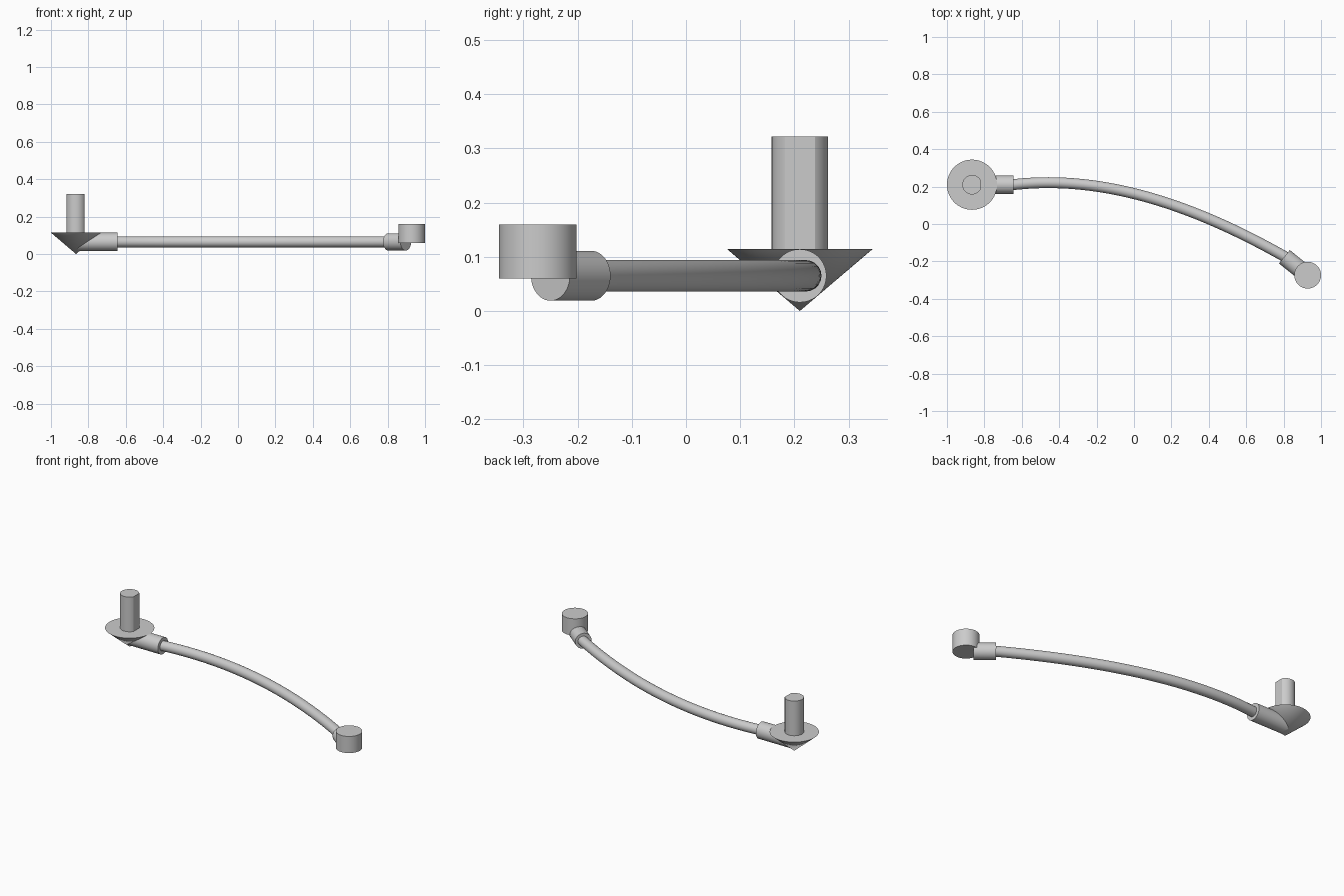
import bpy
import bmesh
import math
from mathutils import Vector

cube = bpy.data.objects.get("Cube")
if cube:
    bpy.data.objects.remove(cube, do_unlink=True)

AXIS_Z = 0.065
PIVOT = Vector((-0.866, 0.21, 0))
CUP = Vector((0.9285, -0.2735, 0))


def smooth(obj):
    bpy.ops.object.select_all(action="DESELECT")
    obj.select_set(True)
    bpy.context.view_layer.objects.active = obj
    bpy.ops.object.shade_smooth_by_angle(angle=math.radians(30))


def tapered(name, start, end, r_start, r_end, flat=None):
    """Round solid from start to end, with an optional flat on its local +x side."""
    axis = end - start
    bm = bmesh.new()
    bmesh.ops.create_cone(bm, cap_ends=True, segments=64,
                          radius1=r_start, radius2=r_end, depth=axis.length)
    if flat:
        cut = bmesh.ops.bisect_plane(bm, geom=bm.verts[:] + bm.edges[:] + bm.faces[:],
                                     plane_co=(flat, 0, 0), plane_no=(1, 0, 0),
                                     clear_outer=True)
        edges = [e for e in cut["geom_cut"] if isinstance(e, bmesh.types.BMEdge)]
        bmesh.ops.holes_fill(bm, edges=[e for e in bm.edges if e.is_boundary] or edges)
    mesh = bpy.data.meshes.new(name)
    bm.to_mesh(mesh)
    bm.free()
    obj = bpy.data.objects.new(name, mesh)
    obj.location = (start + end) / 2
    obj.rotation_euler = axis.to_track_quat("Z", "Y").to_euler() if axis.xy.length else (0, 0, 0)
    bpy.context.collection.objects.link(obj)
    smooth(obj)
    return obj


def up(base, z):
    return Vector((base.x, base.y, z))


# Pivot end: conical seat, D-shaped shaft and rod socket
tapered("cone_seat", up(PIVOT, 0), up(PIVOT, 0.114), 0, 0.134)
tapered("shaft", up(PIVOT, 0.11), up(PIVOT, 0.322), 0.052, 0.052, flat=0.044)
tapered("rod_socket", up(PIVOT, AXIS_Z), Vector((-0.645, 0.21, AXIS_Z)), 0.049, 0.049)

# Far end: upright cup and angled sleeve
tapered("end_cup", up(CUP, 0.06), up(CUP, 0.16), 0.0715, 0.0715)
tapered("end_sleeve", Vector((0.804, -0.175, AXIS_Z)), Vector((0.897, -0.25, AXIS_Z)),
        0.046, 0.046)

# Bowed connecting rod
curve = bpy.data.curves.new("rod_path", "CURVE")
curve.dimensions = "3D"
curve.bevel_depth = 0.029
curve.bevel_resolution = 8
curve.resolution_u = 48
curve.use_fill_caps = True
spline = curve.splines.new("BEZIER")
spline.bezier_points.add(1)
path = [((-0.68, 0.206), (-0.17, 0.276)), ((0.83, -0.188), (0.34, 0.093))]
for i, (point, handle) in enumerate(path):
    bp = spline.bezier_points[i]
    bp.handle_left_type = bp.handle_right_type = "FREE"
    bp.co = (*point, AXIS_Z)
    inner = Vector((*handle, AXIS_Z))
    outer = 2 * bp.co - inner
    bp.handle_left, bp.handle_right = (outer, inner) if i == 0 else (inner, outer)
rod = bpy.data.objects.new("rod", curve)
bpy.context.collection.objects.link(rod)
bpy.ops.object.select_all(action="DESELECT")
rod.select_set(True)
bpy.context.view_layer.objects.active = rod
bpy.ops.object.convert(target="MESH")
smooth(bpy.context.view_layer.objects.active)
